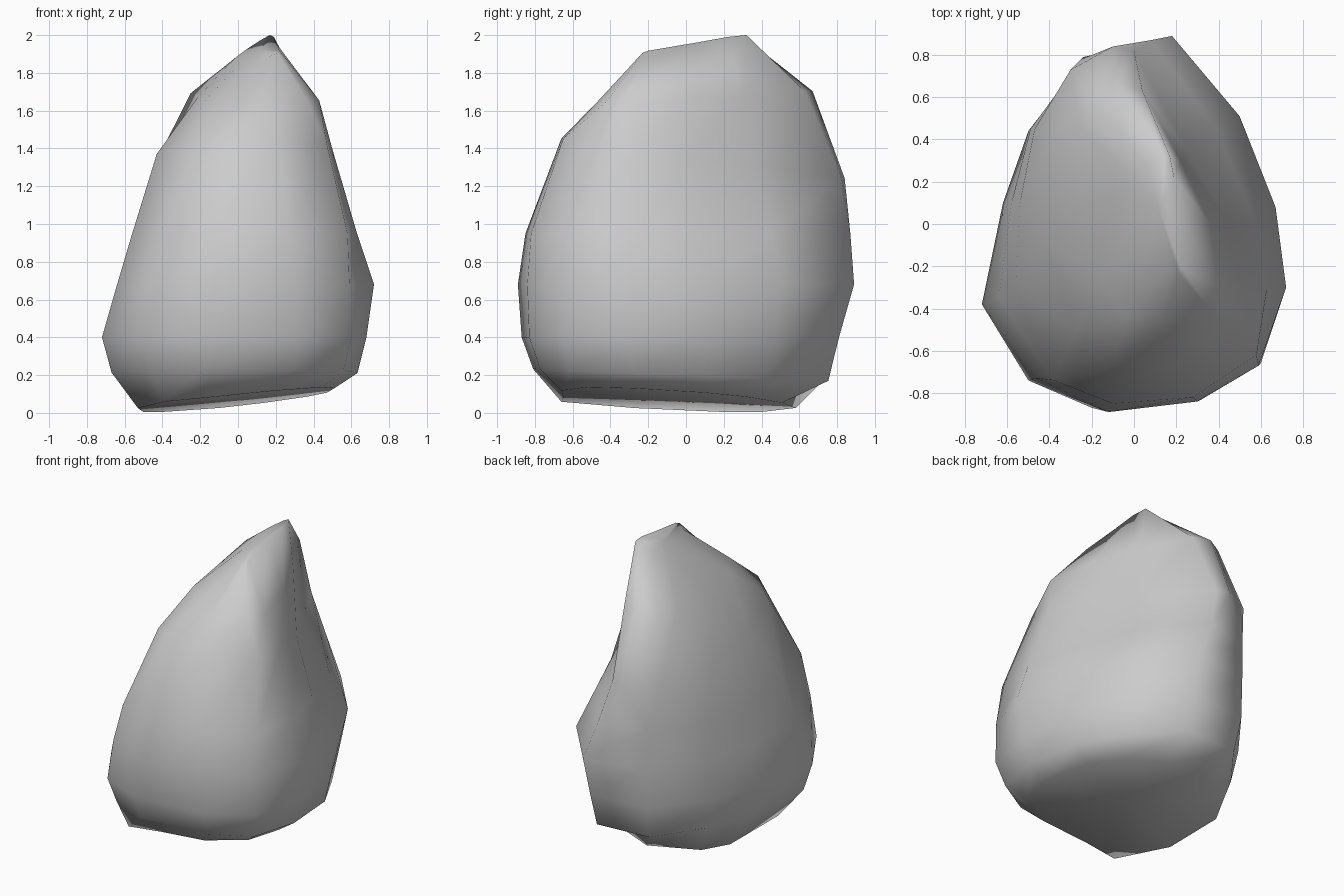
import bpy
import bmesh
from mathutils import Vector

default_cube = bpy.data.objects.get("Cube")
if default_cube:
    bpy.data.objects.remove(default_cube, do_unlink=True)


def make_material(name, colour):
    material = bpy.data.materials.new(name)
    material.use_nodes = True
    material.diffuse_color = colour
    material.node_tree.nodes["Principled BSDF"].inputs["Base Color"].default_value = colour
    return material


def add_ring(bm, outline, height, scale=1.0, tilt_x=0.0, tilt_y=0.0):
    """Place one outline at a height, optionally shrunk and tilted."""
    ring = []
    for x, y in outline:
        x, y = x * scale, y * scale
        ring.append(bm.verts.new((x, y, height + tilt_x * x + tilt_y * y)))
    return ring


def bridge(bm, lower, upper):
    """Join two rings with a band of quads."""
    count = len(lower)
    for i in range(count):
        j = (i + 1) % count
        bm.faces.new((lower[i], lower[j], upper[j], upper[i]))


def close_ring(bm, ring):
    """Fan a ring to a point at its centre."""
    centre = sum((vert.co for vert in ring), Vector()) / len(ring)
    tip = bm.verts.new(centre)
    for i, vert in enumerate(ring):
        bm.faces.new((vert, ring[(i + 1) % len(ring)], tip))


# Outlines run counter-clockwise from the left side
base = [(.51, -.28), (.47, .1), (.36, .32), (.14, .51), (-.1, .58), (-.4, .4),
        (-.5, .22), (-.53, -.27), (-.39, -.66), (-.15, -.65), (.2, -.66), (.45, -.52)]
foot = [(.68, -.3), (.63, .14), (.46, .47), (.18, .81), (-.24, .78), (-.5, .44),
        (-.62, .1), (-.72, -.38), (-.5, -.74), (-.2, -.87), (.32, -.83), (.6, -.66)]
belly = [(.72, -.3), (.67, .08), (.5, .51), (.18, .89), (-.24, .79), (-.49, .45),
         (-.58, .1), (-.64, -.35), (-.46, -.73), (-.12, -.89), (.3, -.84), (.59, -.67)]
chest = [(.63, -.3), (.57, .02), (.39, .45), (.08, .87), (-.25, .78), (-.47, .45),
         (-.54, .1), (-.56, -.3), (-.38, -.74), (-.1, -.85), (.28, -.82), (.58, -.62)]
shoulder = [(.5, -.25), (.43, .04), (.25, .35), (0, .82), (-.1, .84), (-.3, .73),
            (-.44, .3), (-.43, -.08), (-.27, -.5), (-.1, -.66), (.2, -.65), (.47, -.46)]
neck = [(.43, -.32), (.36, 0), (.22, .3), (.04, .63), (-.08, .67), (-.2, .6),
        (-.25, .45), (-.21, .1), (-.17, -.25), (-.03, -.44), (.14, -.47), (.37, -.42)]
ridge = [(.22, -.2), (.2, .05), (.19, .22), (.17, .32), (.13, .32), (.06, .28),
         (0, .22), (-.04, .14), (.02, .02), (.08, -.1), (.16, -.2), (.21, -.23)]

# Boulder lofted from the underside to the leaning ridge
bm = bmesh.new()
rings = [
    add_ring(bm, base, .065, tilt_x=.1, tilt_y=-.05),
    add_ring(bm, foot, .2, scale=.93, tilt_y=-.04),
    add_ring(bm, foot, .4),
    add_ring(bm, belly, .68),
    add_ring(bm, chest, .95),
    add_ring(bm, shoulder, 1.36, tilt_y=-.14),
    add_ring(bm, neck, 1.67, tilt_y=.05),
    add_ring(bm, ridge, 1.845, tilt_x=.52, tilt_y=.21),
]
for lower, upper in zip(rings, rings[1:]):
    bridge(bm, lower, upper)
close_ring(bm, rings[0])
close_ring(bm, rings[-1])
bmesh.ops.recalc_face_normals(bm, faces=bm.faces)
for face in bm.faces:
    face.smooth = True

mesh = bpy.data.meshes.new("boulder")
bm.to_mesh(mesh)
bm.free()
mesh.materials.append(make_material("stone grey", (.6, .6, .6, 1)))
boulder = bpy.data.objects.new("boulder", mesh)
bpy.context.collection.objects.link(boulder)
